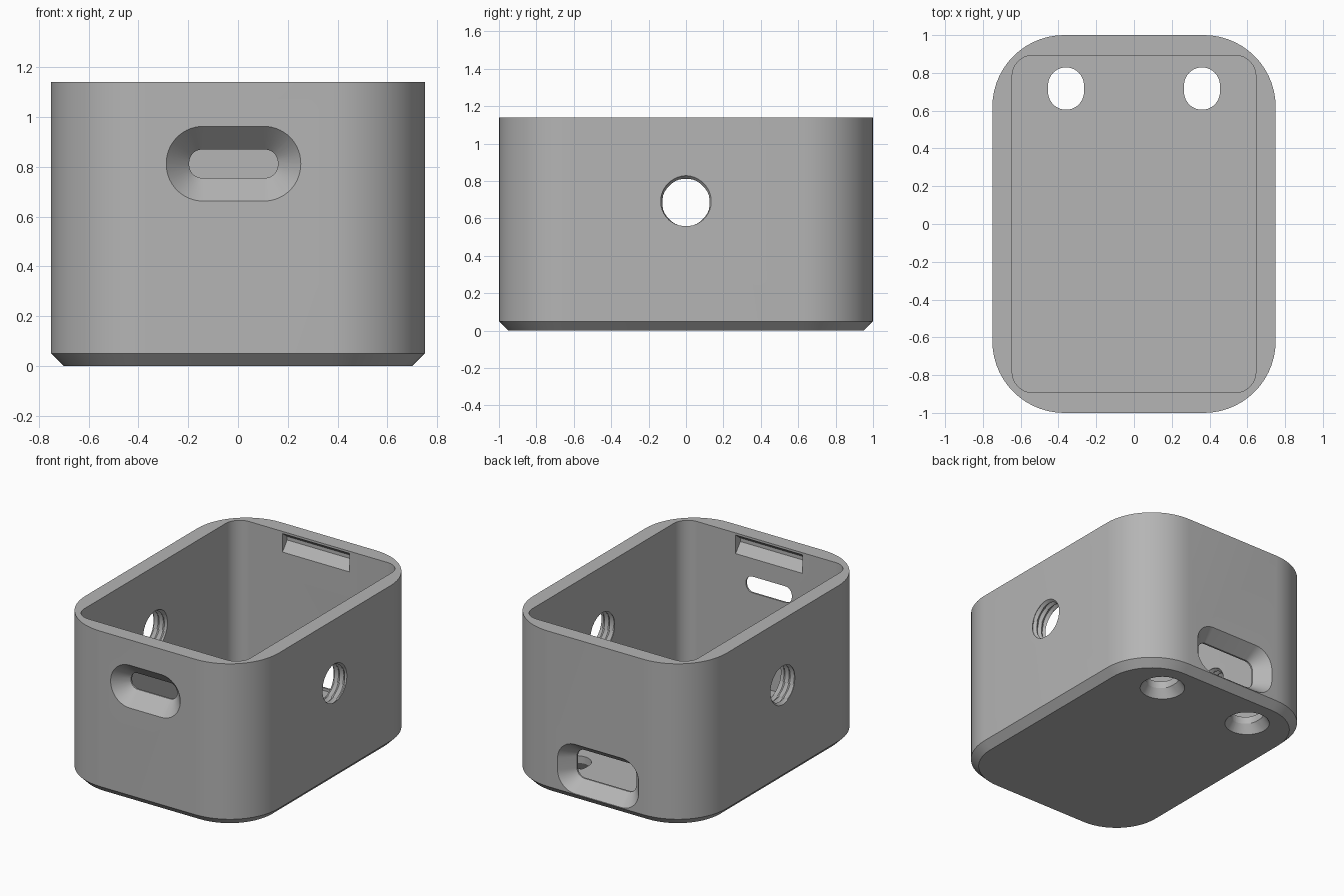
import bpy, bmesh, math
from mathutils import Vector

cube = bpy.data.objects.get("Cube")
if cube:
    bpy.data.objects.remove(cube, do_unlink=True)

grey = bpy.data.materials.new("mid grey plastic")
grey.use_nodes = True
GREY = (0.46, 0.46, 0.46, 1)
grey.diffuse_color = GREY
grey.node_tree.nodes["Principled BSDF"].inputs["Base Color"].default_value = GREY


def rounded(half_w, half_h, radius, steps=14):
    """Rounded rectangle outline as 2D points, counter-clockwise."""
    points = []
    for quarter, (sx, sy) in enumerate([(1, 1), (-1, 1), (-1, -1), (1, -1)]):
        for i in range(steps + 1):
            a = (quarter + i / steps) * math.pi / 2
            points.append((sx * (half_w - radius) + radius * math.cos(a),
                           sy * (half_h - radius) + radius * math.sin(a)))
    return points


def loft(name, rings):
    """Solid skinned through matching rings, capped at both ends."""
    bm = bmesh.new()
    loops = [[bm.verts.new(p) for p in ring] for ring in rings]
    for low, high in zip(loops, loops[1:]):
        for i in range(len(low)):
            j = (i + 1) % len(low)
            bm.faces.new((low[i], low[j], high[j], high[i]))
    bm.faces.new(loops[0][::-1])
    bm.faces.new(loops[-1])
    bmesh.ops.remove_doubles(bm, verts=bm.verts, dist=1e-5)
    bmesh.ops.recalc_face_normals(bm, faces=bm.faces)
    mesh = bpy.data.meshes.new(name)
    bm.to_mesh(mesh)
    bm.free()
    mesh.materials.append(grey)
    obj = bpy.data.objects.new(name, mesh)
    bpy.context.collection.objects.link(obj)
    return obj


def flat(outline, z, cx=0, cy=0):
    return [Vector((cx + x, cy + y, z)) for x, y in outline]


def upright(outline, y, cx, cz):
    return [Vector((cx + x, y, cz + z)) for x, z in outline]


# Outer shell with chamfered foot
H, WALL, FLOOR = 1.14, 0.105, 0.11
body = loft("case_body", [
    flat(rounded(0.70, 0.95, 0.33), 0),
    flat(rounded(0.75, 1.0, 0.38), 0.05),
    flat(rounded(0.75, 1.0, 0.38), H)])

# Open cavity
cavity = rounded(0.645, 0.893, 0.11)
cutters = [loft("cavity_cutter", [flat(cavity, FLOOR), flat(cavity, H + 0.2)])]


def port(name, side, cz, outer, inner):
    """Flared port through the front (-1) or back (1) wall."""
    over = 0.05
    cutters.append(loft(name, [
        upright(rounded(*outer), side * (1 + over), -0.018, cz),
        upright(rounded(*outer), side, -0.018, cz),
        upright(rounded(*inner), side * 0.905, -0.018, cz),
        upright(rounded(*inner), side * 0.85, -0.018, cz)]))


port("front_port_cutter", -1, 0.812, (0.27, 0.15, 0.148), (0.178, 0.057, 0.052))
port("back_port_cutter", 1, 0.228, (0.315, 0.173, 0.135), (0.23, 0.1, 0.06))

# Flared strap holes in the floor
for x in (-0.36, 0.36):
    rim = rounded(0.145, 0.145, 0.1449)
    throat = rounded(0.095, 0.112, 0.0949)
    cutters.append(loft("floor_hole_cutter", [
        flat(rim, -0.05, x, 0.717), flat(rim, 0, x, 0.717),
        flat(throat, 0.06, x, 0.717), flat(throat, FLOOR + 0.05, x, 0.717)]))


# Threaded round holes in both sides
def thread(start, length=0.2, pitch=0.04, segments=40, rows=40):
    rings = []
    for r in range(rows + 1):
        x = start + length * r / rows
        ring = []
        for s in range(segments):
            a = 2 * math.pi * s / segments
            phase = (x / pitch + s / segments) % 1
            radius = 0.126 + 0.036 * abs(phase - 0.5)
            ring.append(Vector((x, radius * math.cos(a), 0.685 + radius * math.sin(a))))
        rings.append(ring)
    return rings


for start in (-0.8, 0.6):
    cutters.append(loft("side_thread_cutter", thread(start)))

# Snap grooves inside the front and back walls, just under the rim
for side in (-1, 1):
    profile = [(0.85, 0.985), (0.893, 0.995), (0.945, 1.06),
               (0.945, 1.085), (0.893, 1.125), (0.85, 1.125)]
    cutters.append(loft("snap_groove_cutter", [
        [Vector((x, side * y, z)) for y, z in profile] for x in (-0.28, 0.24)]))

# Cut everything out of the shell
bpy.context.view_layer.objects.active = body
for cutter in cutters:
    cutter.hide_render = True
    mod = body.modifiers.new(cutter.name, "BOOLEAN")
    mod.operation = "DIFFERENCE"
    mod.solver = "EXACT"
    mod.object = cutter
    bpy.ops.object.modifier_apply(modifier=mod.name)
for cutter in cutters:
    bpy.data.objects.remove(cutter, do_unlink=True)

# Smooth curves, crisp edges
bpy.ops.object.select_all(action="DESELECT")
body.select_set(True)
bpy.ops.object.shade_smooth_by_angle(angle=math.radians(25))
